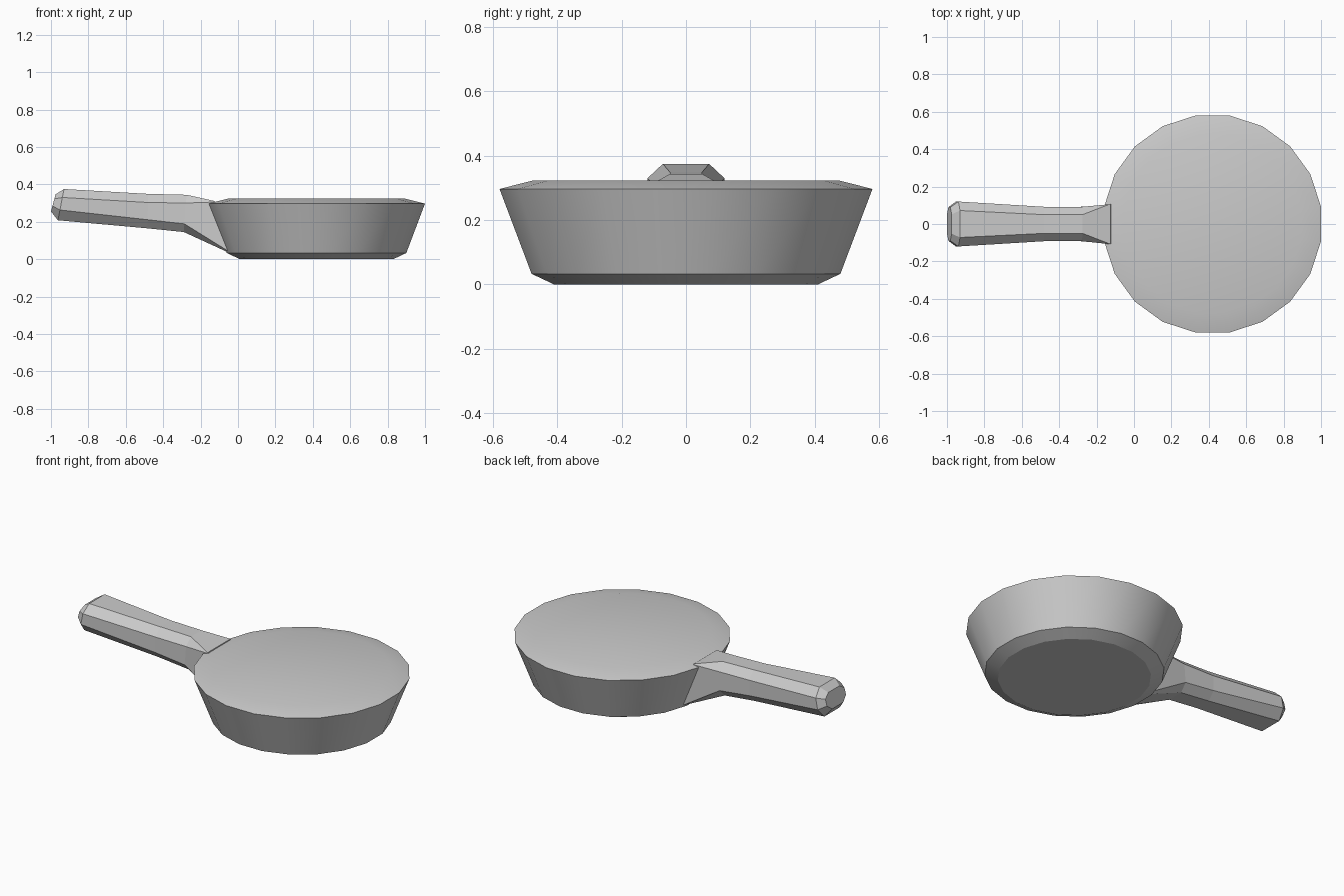
import bpy, bmesh, math

if "Cube" in bpy.data.objects:
    bpy.data.objects.remove(bpy.data.objects["Cube"])


def loft(name, rings, smooth=None):
    """Skin a list of equal-length point rings and cap both ends."""
    bm = bmesh.new()
    loops = [[bm.verts.new(p) for p in ring] for ring in rings]
    n = len(loops[0])
    for a, b in zip(loops, loops[1:]):
        for i in range(n):
            j = (i + 1) % n
            bm.faces.new((a[i], a[j], b[j], b[i]))
    bm.faces.new(loops[0])
    bm.faces.new(loops[-1])
    bmesh.ops.recalc_face_normals(bm, faces=bm.faces)
    mesh = bpy.data.meshes.new(name)
    bm.to_mesh(mesh)
    bm.free()
    ob = bpy.data.objects.new(name, mesh)
    bpy.context.collection.objects.link(ob)
    if smooth:
        bpy.ops.object.select_all(action='DESELECT')
        ob.select_set(True)
        bpy.context.view_layer.objects.active = ob
        bpy.ops.object.shade_smooth_by_angle(angle=math.radians(smooth))
    return ob


# Pan body: closed 20-sided bowl with bevelled base and rim
SIDES, CX = 20, 0.42


def circle(r, z):
    angles = [2 * math.pi * (i + 0.5) / SIDES for i in range(SIDES)]
    return [(CX + r * math.cos(a), r * math.sin(a), z) for a in angles]


body_profile = [(0.415, 0.005), (0.486, 0.033), (0.587, 0.297), (0.482, 0.323)]
body_profile[0] = (0.415, 0.0)
loft("pan_body", [circle(r, z) for r, z in body_profile], smooth=20)


# Handle: octagonal sections, each tilted along a top-to-bottom line
def section(top, bottom, w_top, w_side, w_bottom, t1, t2):
    half = []
    for t, w in ((0, w_top), (t1, w_side), (t2, w_side), (1, w_bottom)):
        x = top[0] + (bottom[0] - top[0]) * t
        z = top[1] + (bottom[1] - top[1]) * t
        half.append((x, w, z))
    return half + [(x, -y, z) for x, y, z in reversed(half)]


handle_sections = [
    ((-0.975, 0.347), (-1.0, 0.255), 0.052, 0.09, 0.052, 0.27, 0.68),
    ((-0.93, 0.375), (-0.963, 0.208), 0.072, 0.12, 0.072, 0.27, 0.67),
    ((-0.48, 0.349), (-0.485, 0.165), 0.05, 0.092, 0.05, 0.25, 0.75),
    ((-0.275, 0.344), (-0.29, 0.145), 0.05, 0.092, 0.05, 0.22, 0.78),
    ((-0.125, 0.311), (-0.05, 0.035), 0.108, 0.106, 0.076, 0.02, 0.97),
]
loft("handle", [section(*s) for s in handle_sections])
